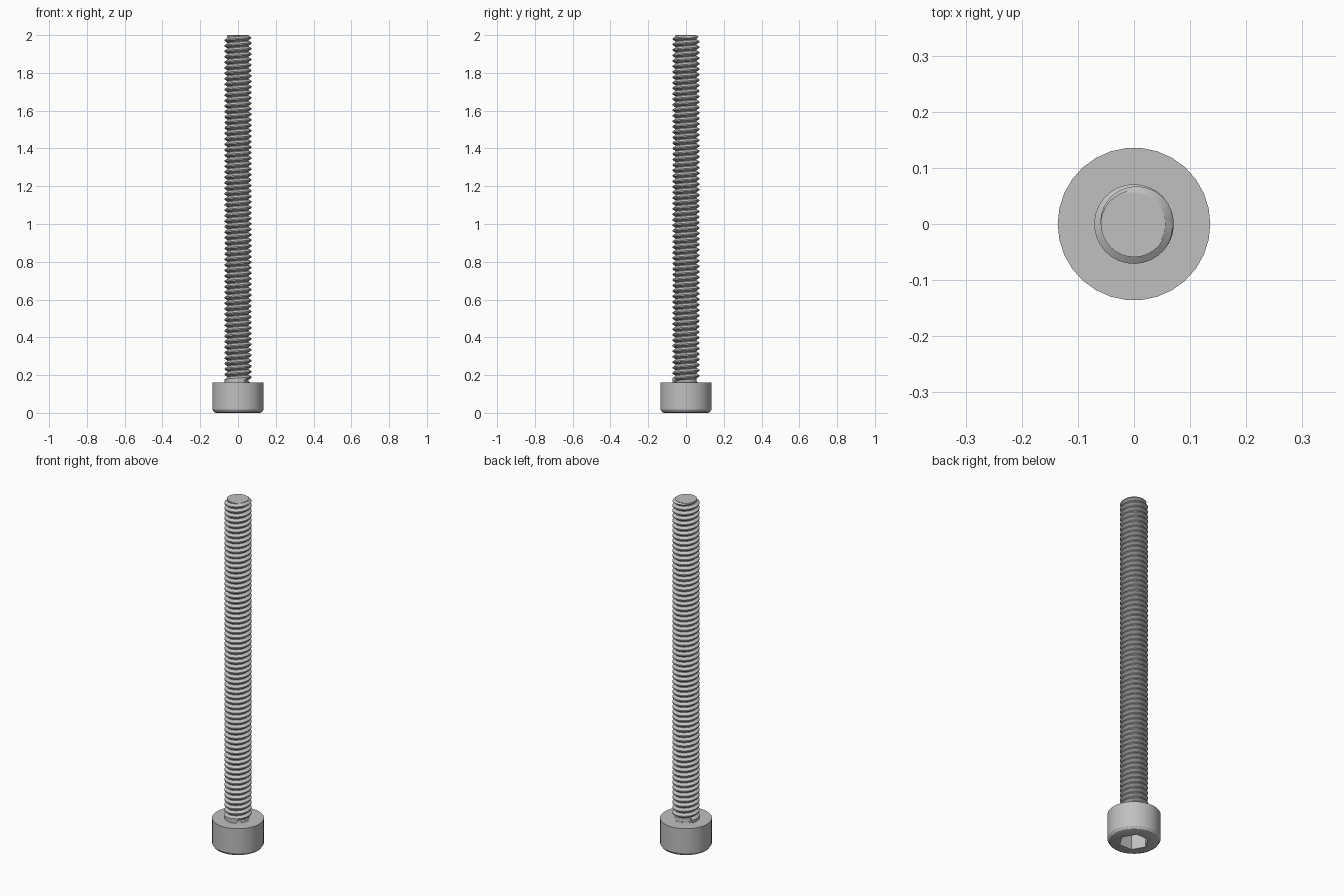
import bpy, bmesh
from math import sin, cos, tau, radians

cube = bpy.data.objects.get("Cube")
if cube:
    bpy.data.objects.remove(cube, do_unlink=True)

SIDES = 30
PITCH = 0.029
ROOT, CREST = 0.056, 0.071
TOP = 2.0

steel = bpy.data.materials.new("grey steel")
steel.use_nodes = True
grey = (0.53, 0.53, 0.53, 1)
steel.diffuse_color = grey
steel.node_tree.nodes["Principled BSDF"].inputs["Base Color"].default_value = grey


def finish(name, bm):
    bmesh.ops.recalc_face_normals(bm, faces=bm.faces)
    mesh = bpy.data.meshes.new(name)
    bm.to_mesh(mesh)
    bm.free()
    mesh.materials.append(steel)
    obj = bpy.data.objects.new(name, mesh)
    bpy.context.collection.objects.link(obj)
    return obj


def smooth(obj):
    bpy.ops.object.select_all(action='DESELECT')
    obj.select_set(True)
    bpy.context.view_layer.objects.active = obj
    bpy.ops.object.shade_smooth_by_angle(angle=radians(30))


def lathe(name, profile, sides=SIDES):
    """Turn a (radius, height) profile into a capped solid."""
    bm = bmesh.new()
    rings = [[bm.verts.new((r * cos(tau * i / sides), r * sin(tau * i / sides), z))
              for i in range(sides)] for r, z in profile]
    for a, b in zip(rings, rings[1:]):
        for i in range(sides):
            j = (i + 1) % sides
            bm.faces.new((a[i], a[j], b[j], b[i]))
    bm.faces.new(rings[0])
    bm.faces.new(rings[-1])
    return finish(name, bm)


# Cylinder head with a chamfered lower rim and a hexagonal socket
head = lathe("head", [(0.118, 0), (0.127, 0.004), (0.136, 0.018), (0.136, 0.16)])
cutter = lathe("socket_cutter", [(0.077, -0.02), (0.077, 0.085)], 6)
cutter.hide_render = True
cut = head.modifiers.new("socket", 'BOOLEAN')
cut.operation = 'DIFFERENCE'
cut.solver = 'EXACT'
cut.object = cutter
bpy.context.view_layer.objects.active = head
bpy.ops.object.modifier_apply(modifier=cut.name)
bpy.data.objects.remove(cutter, do_unlink=True)
smooth(head)

# Shank core, with a small fillet where it meets the head
core = lathe("shank_core", [(0.066, 0.155), (0.066, 0.161), (0.059, 0.164),
                            (ROOT, 0.169), (ROOT, TOP)])
smooth(core)

# Helical thread ridge, running out into the head and the chamfered tip
bm = bmesh.new()
start = 0.172
section = [(ROOT - 0.002, -0.0145), (CREST, -0.003), (CREST, 0.003), (ROOT - 0.002, 0.0145)]
steps = int((TOP + 0.014 - start) / PITCH * SIDES)
previous = None
for s in range(steps + 1):
    angle = tau * (s / SIDES + 0.42)
    middle = start + PITCH * s / SIDES
    ring = []
    for k, (r, dz) in enumerate(section):
        z = middle + dz
        if s < SIDES * 0.42 and k < 2:
            z = 0.158
        z = min(z, TOP - 0.001)
        r = min(r, 0.058 + (TOP - z))
        ring.append(bm.verts.new((r * cos(angle), r * sin(angle), z)))
    if previous:
        for k in range(4):
            n = (k + 1) % 4
            bm.faces.new((previous[k], previous[n], ring[n], ring[k]))
    else:
        bm.faces.new(ring)
    previous = ring
bm.faces.new(previous)
thread = finish("thread", bm)
smooth(thread)
